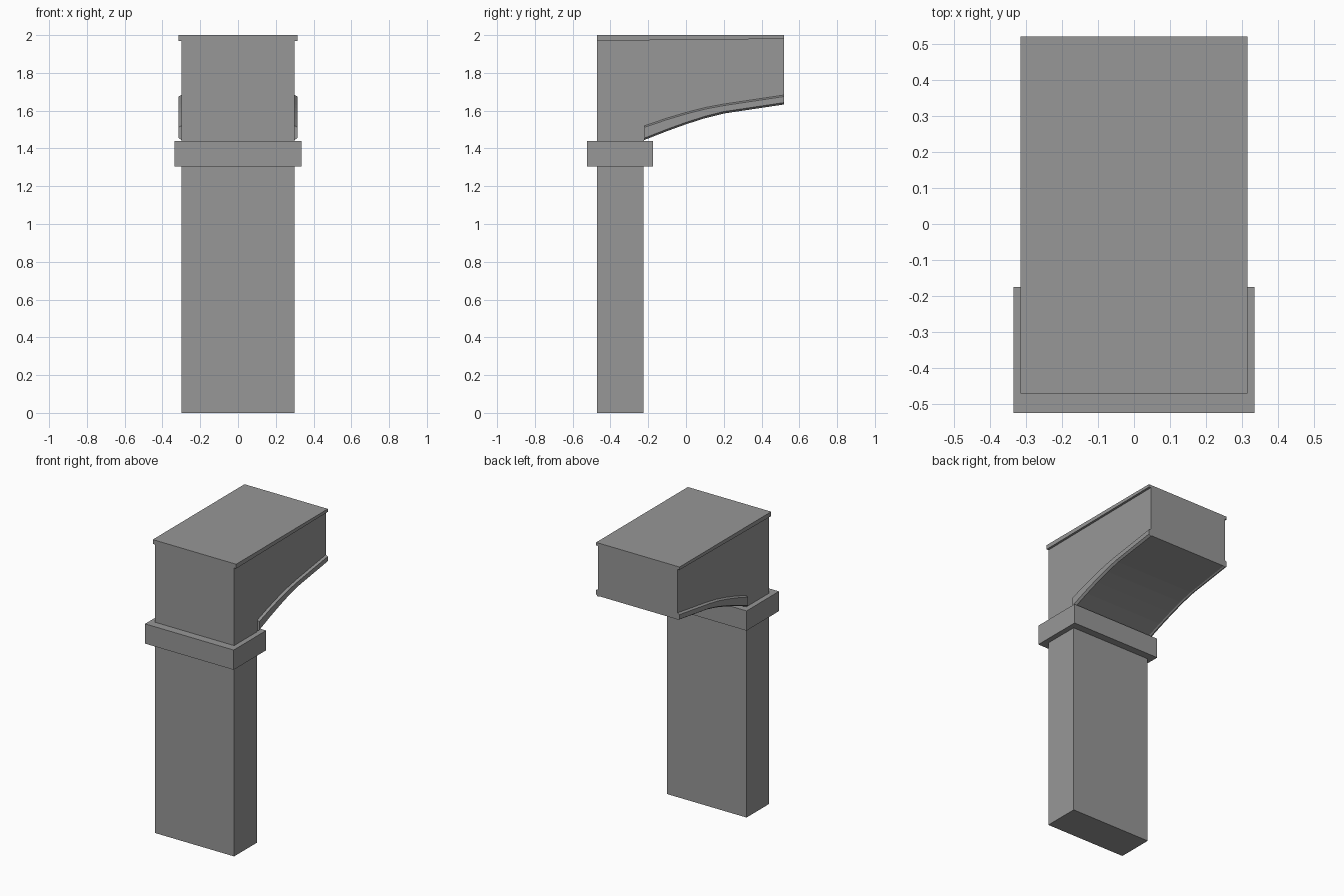
import bpy
import bmesh

cube = bpy.data.objects.get("Cube")
if cube:
    bpy.data.objects.remove(cube, do_unlink=True)

stone = bpy.data.materials.new("grey_stone")
stone.use_nodes = True
stone.diffuse_color = (0.31, 0.31, 0.31, 1)
bsdf = next(n for n in stone.node_tree.nodes if n.type == "BSDF_PRINCIPLED")
bsdf.inputs["Base Color"].default_value = stone.diffuse_color


def loft(name, sections):
    """Skin a row of equal-sized closed sections and cap both ends."""
    bm = bmesh.new()
    rings = [[bm.verts.new(p) for p in s] for s in sections]
    for a, b in zip(rings, rings[1:]):
        for i in range(len(a)):
            j = (i + 1) % len(a)
            bm.faces.new((a[i], a[j], b[j], b[i]))
    bm.faces.new(rings[0])
    bm.faces.new(rings[-1])
    bmesh.ops.recalc_face_normals(bm, faces=bm.faces)
    mesh = bpy.data.meshes.new(name)
    bm.to_mesh(mesh)
    bm.free()
    mesh.materials.append(stone)
    obj = bpy.data.objects.new(name, mesh)
    bpy.context.collection.objects.link(obj)
    return obj


def extrude_side(name, profile, x0, x1):
    """Extrude a (y, z) side profile across x."""
    return loft(name, [[(x, y, z) for y, z in profile] for x in (x0, x1)])


def block(name, half_width, y0, y1, z0, z1):
    return extrude_side(name, [(y0, z0), (y1, z0), (y1, z1), (y0, z1)],
                        -half_width, half_width)


FRONT, BACK, HALF = -0.47, 0.52, 0.30
arch = [(-0.22, 1.45), (-0.1, 1.497), (0, 1.533), (0.1, 1.565),
        (0.2, 1.59), (0.36, 1.614), (BACK, 1.638)]

# Pier and its projecting band
block("pier", HALF, FRONT, -0.225, 0, 1.31)
block("pier_band", 0.335, -0.525, -0.175, 1.305, 1.44)

# Upper wall with the half arch cut into its underside
extrude_side("arch_wall",
             [(FRONT, 2), (FRONT, 1.43), (-0.225, 1.43)] + arch + [(BACK, 2)],
             -HALF, HALF)

# Cornice and arch moulding on each side
for side, sign in (("left", 1), ("right", -1)):
    extrude_side("cornice_" + side,
                 [(FRONT, 1.97), (BACK, 1.98), (BACK, 2), (FRONT, 2)],
                 sign * HALF, sign * 0.315)
    sections = []
    for i, (y, z) in enumerate(arch):
        height = 0.07 - 0.025 * min(i / 4, 1)
        outline = [(0.29, 0), (HALF, -0.005), (0.315, 0.005),
                   (0.315, height - 0.008), (HALF, height), (0.29, height)]
        sections.append([(sign * x, y, z + dz) for x, dz in outline])
    loft("arch_moulding_" + side, sections)
